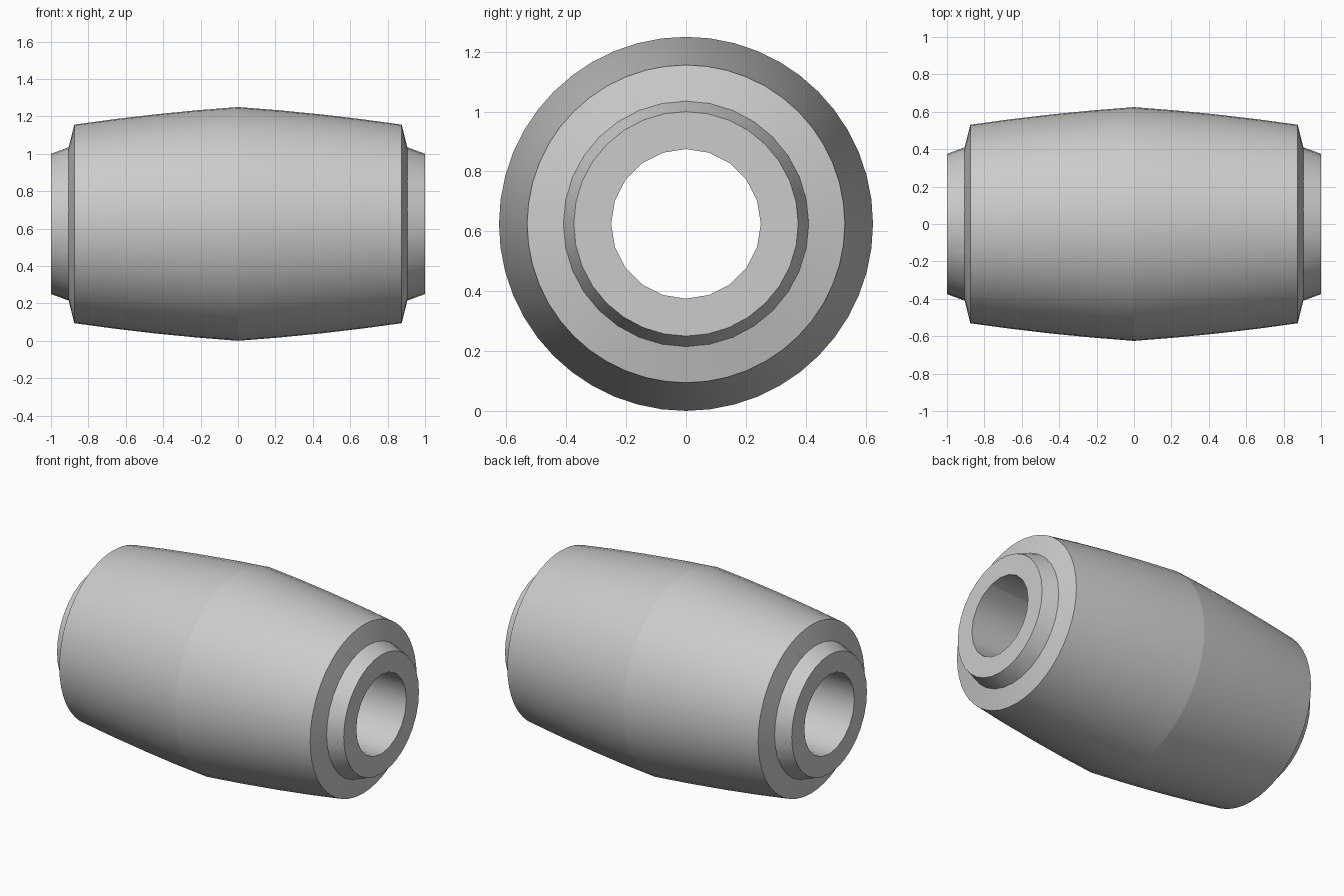
import bpy
from math import radians, sin, cos, tau

if "Cube" in bpy.data.objects:
    bpy.data.objects.remove(bpy.data.objects["Cube"], do_unlink=True)

AXIS_Z = 0.625

grey = bpy.data.materials.new("Plain grey")
grey.use_nodes = True
grey.diffuse_color = (0.6, 0.6, 0.6, 1)
grey.node_tree.nodes["Principled BSDF"].inputs["Base Color"].default_value = grey.diffuse_color


def lathe(name, profile, sides):
    """Turn (x, radius) points around the long axis into a capped solid."""
    verts, faces = [], []
    for x, r in profile:
        verts += [(x, r * sin(tau * i / sides), AXIS_Z + r * cos(tau * i / sides))
                  for i in range(sides)]
    for k in range(len(profile) - 1):
        a, b = k * sides, (k + 1) * sides
        for i in range(sides):
            j = (i + 1) % sides
            faces.append((a + i, a + j, b + j, b + i))
    faces.append(tuple(reversed(range(sides))))
    faces.append(tuple(range(len(verts) - sides, len(verts))))
    mesh = bpy.data.meshes.new(name)
    mesh.from_pydata(verts, [], faces)
    mesh.materials.append(grey)
    obj = bpy.data.objects.new(name, mesh)
    bpy.context.collection.objects.link(obj)
    # Keep normals pointing outwards
    bpy.context.view_layer.update()
    import bmesh
    bm = bmesh.new()
    bm.from_mesh(mesh)
    bmesh.ops.recalc_face_normals(bm, faces=bm.faces)
    bm.to_mesh(mesh)
    bm.free()
    return obj


def combine(target, other, operation):
    """Apply a boolean and discard the second solid."""
    bpy.context.view_layer.objects.active = target
    mod = target.modifiers.new(operation.title(), "BOOLEAN")
    mod.operation, mod.solver, mod.object = operation, "EXACT", other
    bpy.ops.object.modifier_apply(modifier=mod.name)
    bpy.data.objects.remove(other, do_unlink=True)


# Bulging barrel with shallow conical ends, creased round the middle
half = [(x, 0.625 - 0.07 * x - 0.043 * x * x) for x in (0, 0.22, 0.44, 0.66, 0.875)]
half.append((0.93, 0.31))
barrel = lathe("barrel_bushing", [(-x, r) for x, r in half[:0:-1]] + half, 48)

# Tapered collar at each end
for side in (-1, 1):
    collar = lathe("collar", [(side * 0.8, 0.449), (side * 1.0, 0.375)], 32)
    combine(barrel, collar, "UNION")

# Through bore
bore = lathe("bore_cutter", [(-1.1, 0.25), (1.1, 0.25)], 20)
combine(barrel, bore, "DIFFERENCE")

# Smooth round surfaces, sharp rims and middle crease
bpy.ops.object.select_all(action="DESELECT")
barrel.select_set(True)
bpy.context.view_layer.objects.active = barrel
bpy.ops.object.shade_smooth_by_angle(angle=radians(30))
points = barrel.data.vertices
for edge in barrel.data.edges:
    if all(abs(points[v].co.x) < 0.001 for v in edge.vertices):
        edge.use_edge_sharp = True
